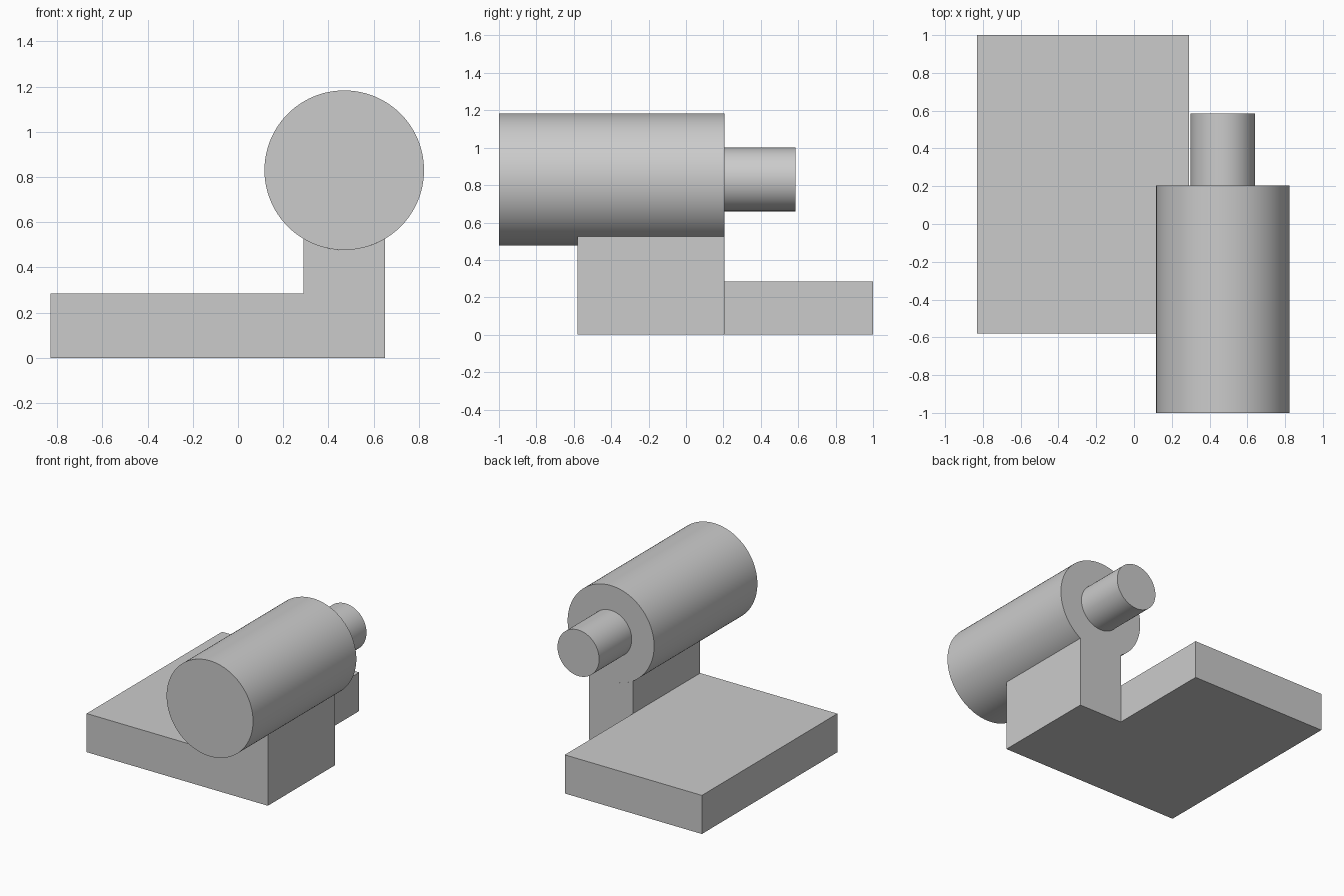
import bpy
import bmesh
import math

if "Cube" in bpy.data.objects:
    bpy.data.objects.remove(bpy.data.objects["Cube"])

AXIS_X, AXIS_Z = 0.47, 0.83
HOUSING_R, SHAFT_R = 0.353, 0.17
FRONT, FOOT_FRONT, HOUSING_BACK, SHAFT_BACK, BACK = -1.0, -0.58, 0.205, 0.585, 1.0
LEFT, STEP, RIGHT = -0.83, 0.29, 0.65
BASE_TOP = 0.285

grey = bpy.data.materials.new("light grey")
grey.use_nodes = True
colour = (0.6, 0.6, 0.6, 1)
grey.diffuse_color = colour
grey.node_tree.nodes["Principled BSDF"].inputs["Base Color"].default_value = colour


def extrude_profile(name, profile, y0, y1, smooth=False):
    """Extrude a closed x-z outline along y."""
    bm = bmesh.new()
    face = bm.faces.new([bm.verts.new((x, y0, z)) for x, z in profile])
    moved = bmesh.ops.extrude_face_region(bm, geom=[face])["geom"]
    verts = [v for v in moved if isinstance(v, bmesh.types.BMVert)]
    bmesh.ops.translate(bm, verts=verts, vec=(0, y1 - y0, 0))
    bmesh.ops.recalc_face_normals(bm, faces=bm.faces)
    mesh = bpy.data.meshes.new(name)
    bm.to_mesh(mesh)
    bm.free()
    mesh.materials.append(grey)
    obj = bpy.data.objects.new(name, mesh)
    bpy.context.collection.objects.link(obj)
    if smooth:
        bpy.ops.object.select_all(action="DESELECT")
        obj.select_set(True)
        bpy.context.view_layer.objects.active = obj
        bpy.ops.object.shade_smooth_by_angle(angle=math.radians(30))
    return obj


def arc(radius, start, end, steps):
    """Points on an arc about the motor axis, end point included."""
    angles = [start + (end - start) * i / steps for i in range(steps + 1)]
    return [(AXIS_X + radius * math.cos(a), AXIS_Z + radius * math.sin(a)) for a in angles]


# Flat base slab
extrude_profile("base_slab", [(LEFT, 0), (STEP, 0), (STEP, BASE_TOP), (LEFT, BASE_TOP)],
                FOOT_FRONT, BACK)

# Upright support, its top cradling the housing
spread = math.asin((RIGHT - STEP) / 2 / HOUSING_R)
down = -math.pi / 2
cradle = arc(HOUSING_R, down + spread, down - spread, 24)
extrude_profile("support", [(STEP, 0), (RIGHT, 0)] + cradle, FOOT_FRONT, HOUSING_BACK, True)

# Motor housing and its output shaft
for name, radius, y0, y1 in (("housing", HOUSING_R, FRONT, HOUSING_BACK),
                             ("shaft", SHAFT_R, HOUSING_BACK, SHAFT_BACK)):
    extrude_profile(name, arc(radius, 0, math.tau, 96)[:-1], y0, y1, True)
